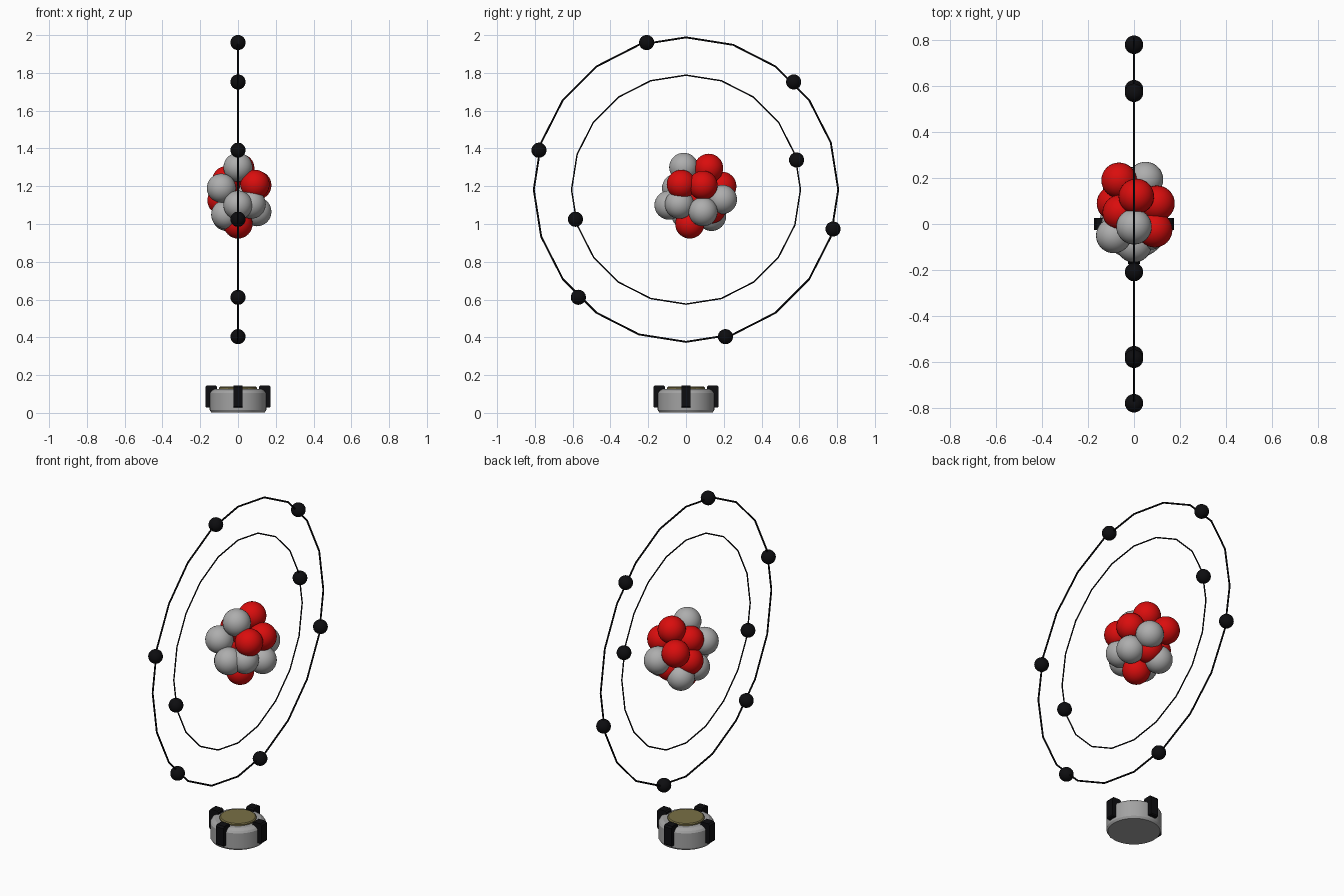
import bpy, bmesh, math
from mathutils import Vector

if "Cube" in bpy.data.objects:
    bpy.data.objects.remove(bpy.data.objects["Cube"])


def material(name, rgb):
    m = bpy.data.materials.new(name)
    m.diffuse_color = (*rgb, 1)
    m.use_nodes = True
    m.node_tree.nodes["Principled BSDF"].inputs["Base Color"].default_value = m.diffuse_color
    return m


RED = material("red", (0.70, 0.004, 0.004))
GREY = material("light grey", (0.42, 0.42, 0.42))
METAL = material("metal grey", (0.36, 0.36, 0.36))
BLACK = material("black", (0.004, 0.004, 0.005))
GOLD = material("dull gold", (0.19, 0.16, 0.06))
CENTRE = Vector((0, 0, 1.182))


def finish(name, mat, angle=None):
    o = bpy.context.object
    o.name = name
    o.data.materials.append(mat)
    if angle is not None:
        bpy.ops.object.shade_smooth_by_angle(angle=math.radians(angle))
    return o


def ball(name, loc, r, mat):
    bpy.ops.mesh.primitive_uv_sphere_add(segments=32, ring_count=16, radius=r, location=loc)
    finish(name, mat, 40)


def mesh_object(name, bm, mat, angle):
    bmesh.ops.recalc_face_normals(bm, faces=bm.faces)
    me = bpy.data.meshes.new(name)
    bm.to_mesh(me)
    bm.free()
    o = bpy.data.objects.new(name, me)
    bpy.context.collection.objects.link(o)
    bpy.context.view_layer.objects.active = o
    o.select_set(True)
    finish(name, mat, angle)
    o.select_set(False)


def lathe(name, profile, mat, steps=40):
    bm = bmesh.new()
    vs = [bm.verts.new((r, 0, z)) for r, z in profile]
    es = [bm.edges.new(p) for p in zip(vs, vs[1:])]
    bmesh.ops.spin(bm, geom=vs + es, cent=(0, 0, 0), axis=(0, 0, 1),
                   angle=math.tau, steps=steps)
    bmesh.ops.remove_doubles(bm, verts=bm.verts, dist=1e-5)
    mesh_object(name, bm, mat, 25)


# Nucleus: packed balls of two kinds
protons = [(0.01, 0.12, 1.295), (0.09, -0.025, 1.21), (0.10, 0.09, 1.205),
           (-0.065, 0.19, 1.20), (0, 0.02, 1.00), (-0.06, 0.05, 1.23),
           (-0.085, 0.09, 1.125), (0.01, 0.135, 1.08)]
neutrons = [(0, -0.012, 1.30), (0.05, 0.193, 1.13), (0, -0.09, 1.10),
            (0.07, -0.035, 1.105), (0.10, 0.09, 1.065), (-0.06, 0.135, 1.04),
            (-0.088, -0.05, 1.19), (-0.065, 0, 1.05)]
for p in protons:
    ball("proton", p, 0.077, RED)
for p in neutrons:
    ball("neutron", p, 0.077, GREY)

# Orbit rings with their electrons
for label, radius, wire, first, count in (("outer", 0.806, 0.005, 45, 6),
                                          ("inner", 0.606, 0.0038, 15, 2)):
    bpy.ops.mesh.primitive_torus_add(major_segments=20, minor_segments=8,
                                     major_radius=radius, minor_radius=wire,
                                     location=CENTRE, rotation=(0, math.pi / 2, 0))
    finish(label + "_orbit", BLACK)
    for k in range(count):
        a = math.radians(first + 360 / count * k)
        ball(label + "_electron",
             CENTRE + Vector((0, math.cos(a), math.sin(a))) * radius, 0.04, BLACK)

# Base puck and its emitter disc
lathe("base", [(0, 0.003), (0.142, 0.003), (0.15, 0.015), (0.15, 0.105),
               (0.143, 0.116), (0.125, 0.127), (0, 0.127)], METAL)
lathe("emitter_disc", [(0, 0.12), (0.1, 0.12), (0.1, 0.134), (0.094, 0.139), (0, 0.139)], GOLD)

# Four clips gripping the rim
clip = [(0.142, 0.028), (0.168, 0.028), (0.173, 0.034), (0.173, 0.136),
        (0.165, 0.146), (0.12, 0.146), (0.112, 0.138), (0.112, 0.122), (0.142, 0.11)]
for k in range(4):
    a = math.pi / 2 * k
    out, side = Vector((math.cos(a), math.sin(a), 0)), Vector((-math.sin(a), math.cos(a), 0))
    bm = bmesh.new()
    f = bm.faces.new([bm.verts.new(out * r - side * 0.025 + Vector((0, 0, z))) for r, z in clip])
    ext = bmesh.ops.extrude_face_region(bm, geom=[f], use_keep_orig=True)
    bmesh.ops.translate(bm, vec=side * 0.05,
                        verts=[v for v in ext["geom"] if isinstance(v, bmesh.types.BMVert)])
    mesh_object("rim_clip", bm, BLACK, 20)
